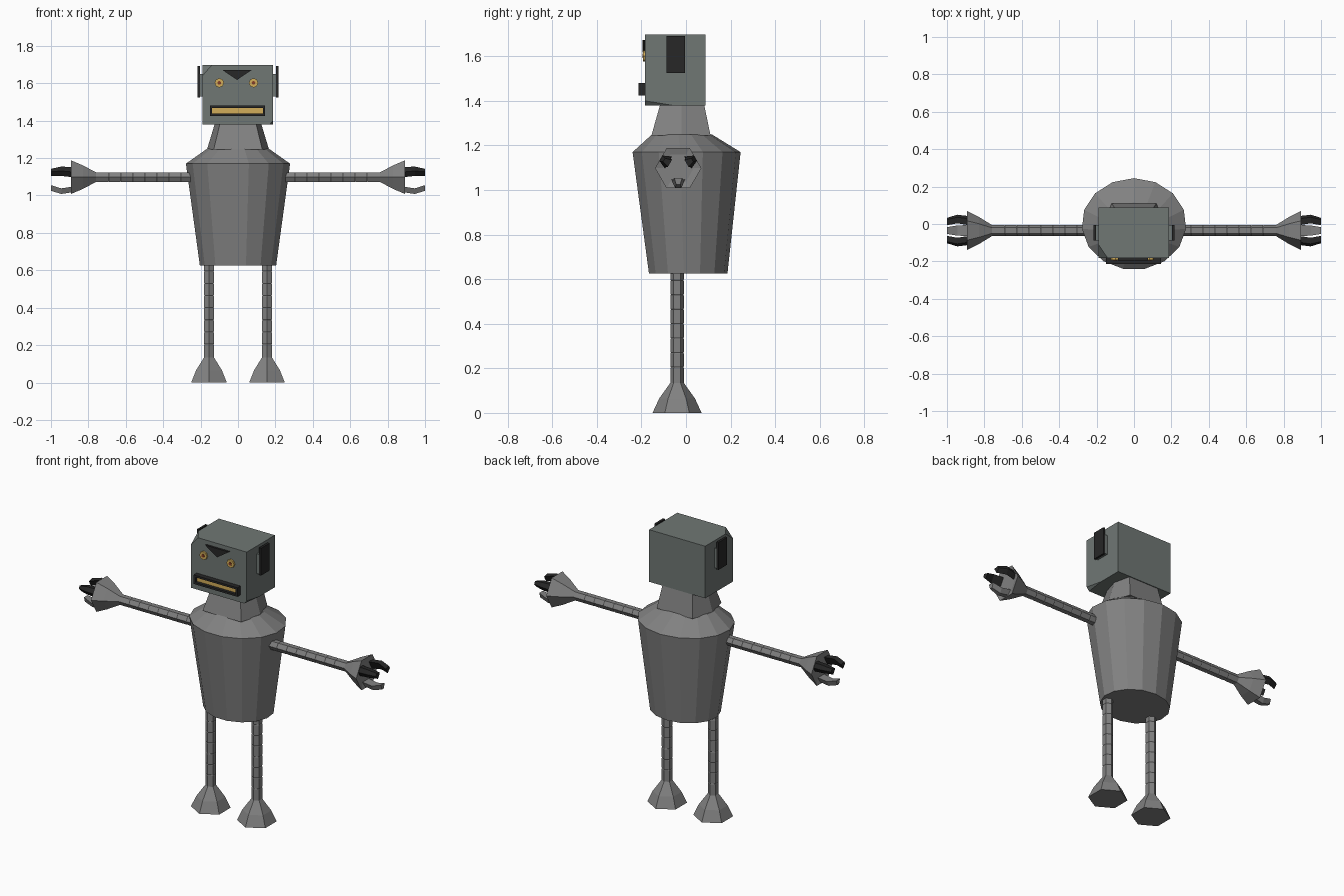
import bpy, bmesh
from math import sin, cos, pi
from mathutils import Vector

if "Cube" in bpy.data.objects:
    bpy.data.objects.remove(bpy.data.objects["Cube"])


def material(name, rgb):
    m = bpy.data.materials.new(name)
    m.diffuse_color = (*rgb, 1)
    m.use_nodes = True
    m.node_tree.nodes["Principled BSDF"].inputs["Base Color"].default_value = m.diffuse_color
    return m


DARK = material("dark", (0.02, 0.02, 0.02))
GOLD = material("gold", (0.65, 0.42, 0.1))
RED = material("red", (0.25, 0.05, 0.02))
HEAD = material("head_grey", (0.16, 0.185, 0.175))
METAL = material("metal", (0.22, 0.22, 0.22))


def finish(name, bm, mat=METAL, mirror=False):
    bmesh.ops.recalc_face_normals(bm, faces=bm.faces)
    me = bpy.data.meshes.new(name)
    bm.to_mesh(me)
    bm.free()
    me.materials.append(mat)
    ob = bpy.data.objects.new(name, me)
    bpy.context.collection.objects.link(ob)
    if mirror:
        mod = ob.modifiers.new("mirror", 'MIRROR')
        mod.use_mirror_merge = False
    return ob


def loft(name, rings, mat=METAL, mirror=False):
    bm = bmesh.new()
    loops = [[bm.verts.new(p) for p in ring] for ring in rings]
    n = len(loops[0])
    for a, b in zip(loops, loops[1:]):
        for i in range(n):
            j = (i + 1) % n
            bm.faces.new((a[i], a[j], b[j], b[i]))
    bm.faces.new(loops[0])
    bm.faces.new(loops[-1])
    return finish(name, bm, mat, mirror)


def oval(n, z, rx, ry, cx=0, cy=0):
    # first corner points to the back (+y)
    return [(cx + rx * sin(2 * pi * i / n), cy + ry * cos(2 * pi * i / n), z)
            for i in range(n)]


def sideways(ring, height):
    return [(z, y, x + height) for x, y, z in ring]


def box(name, lo, hi, mat, mirror=False):
    rings = [[(lo[0], lo[1], z), (hi[0], lo[1], z), (hi[0], hi[1], z), (lo[0], hi[1], z)]
             for z in (lo[2], hi[2])]
    return loft(name, rings, mat, mirror)


def hose(start, end, count):
    # segmented tube: each segment narrows slightly at its joint
    step = (end - start) / count
    out = []
    for i in range(count):
        out += [(start + step * i, 0.028), (start + step * i + 0.004 * (1 if step > 0 else -1), 0.03),
                (start + step * (i + 0.95), 0.03)]
    return out


# barrel torso with sloped shoulders
loft("torso", [oval(15, 0.625, 0.205, 0.178, 0, 0.008), oval(15, 1.17, 0.28, 0.245),
               oval(15, 1.25, 0.166, 0.135, 0, -0.02)])

# six-sided neck
def neck_ring(z, back, mid, front, yb, yf):
    return [(back, yb, z), (mid, -0.02, z), (front, yf, z),
            (-front, yf, z), (-mid, -0.02, z), (-back, yb, z)]

loft("neck", [neck_ring(1.245, 0.12, 0.166, 0.13, 0.11, -0.155),
              neck_ring(1.39, 0.10, 0.122, 0.095, 0.08, -0.114)])

# head: box with two nicked corners
bm = bmesh.new()
x0, x1, y0, y1, z0, z1 = -0.19, 0.187, -0.183, 0.087, 1.38, 1.697
for p in [(x0, y0, z0), (x0, y1, z0), (x1, y1, z0), (x0, y1, z1), (x1, y0, z1), (x1, y1, z1),
          (x0, y0, 1.64), (-0.14, y0, z1), (x0, -0.11, z1),
          (x1, y0, 1.40), (0.17, y0, z0), (x1, -0.06, z0)]:
    bm.verts.new(p)
bmesh.ops.convex_hull(bm, input=bm.verts)
bmesh.ops.dissolve_limit(bm, angle_limit=0.02, verts=bm.verts, edges=bm.edges)
finish("head", bm, HEAD)

# ears
box("ear_base", (0.18, -0.087, 1.53), (0.203, -0.005, 1.65), HEAD, True)
box("ear_panel", (0.203, -0.087, 1.525), (0.216, -0.005, 1.692), DARK, True)

# eyes and pupils
def disc(name, x, r, yb, yf, mat):
    rings = [[(x + px, y, 1.602 + pz) for px, pz, _ in oval(8, 0, r, r)] for y in (yb, yf)]
    loft(name, rings, mat)

for side, x in (("left", -0.1), ("right", 0.083)):
    disc(side + "_eye", x, 0.025, -0.18, -0.193, GOLD)
    disc(side + "_pupil", x, 0.01, -0.19, -0.196, RED)

# triangular brow
loft("brow", [[(-0.085, y, 1.672), (0.075, y, 1.672), (-0.005, y, 1.618)]
              for y in (-0.18, -0.195)], DARK)

# mouth frame around a recessed plate
for name, lo, hi in (("top", (-0.15, 1.468), (0.145, 1.48)), ("bottom", (-0.15, 1.425), (0.145, 1.437)),
                     ("left", (-0.15, 1.437), (-0.138, 1.468)), ("right", (0.133, 1.437), (0.145, 1.468))):
    box("mouth_frame_" + name, (lo[0], -0.213, lo[1]), (hi[0], -0.18, hi[1]), DARK)
box("mouth_plate", (-0.14, -0.195, 1.435), (0.135, -0.18, 1.47), GOLD)

# legs with flared feet
leg = hose(0.66, 0.14, 8) + [(0.135, 0.03), (0.065, 0.08), (0, 0.11)]
loft("leg", [oval(6, z, r, r, 0.155, -0.04) for z, r in leg], mirror=True)

# arms with flared hands
arm = hose(0.24, 0.755, 8) + [(0.76, 0.03), (0.83, 0.073), (0.893, 0.104), (0.885, 0.07)]
loft("arm", [sideways(oval(6, x, r, r, 0, -0.035), 1.098) for x, r in arm], mirror=True)

# three curved triangular fingers on each hand
for i, (name, mat) in enumerate((("back", DARK), ("front", DARK), ("lower", METAL))):
    a = pi / 6 + i * 2 * pi / 3
    out, across = Vector((0, cos(a), sin(a))), Vector((0, -sin(a), cos(a)))
    rings = []
    for x, r, w in ((0.88, 0.08, 0.03), (0.945, 0.09, 0.027), (1.0, 0.073, 0.018)):
        c = Vector((x, -0.035, 1.098))
        rings.append([c + out * r + across * w * 0.5, c + out * r - across * w * 0.5,
                      c + out * (r - 0.03) - across * w, c + out * (r - 0.03) + across * w])
    loft(name + "_finger", rings, mat, mirror=True)
